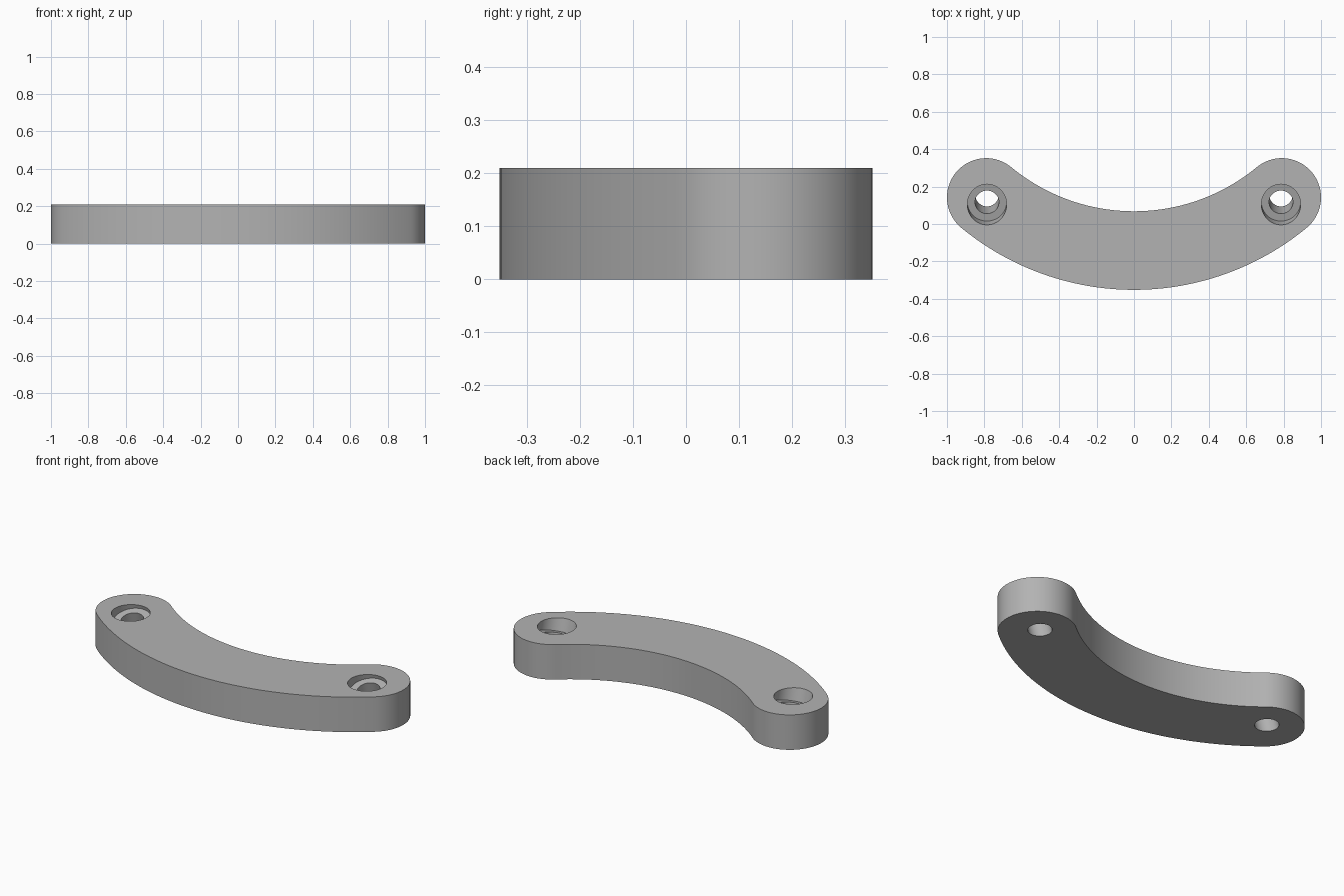
import bpy, bmesh
from math import pi, sin, cos, atan2, radians
from mathutils import Vector, Matrix

if "Cube" in bpy.data.objects:
    bpy.data.objects.remove(bpy.data.objects["Cube"])

HEIGHT = 0.21
CAP_R = 0.21                 # half width of the bar and radius of its ends
END = Vector((0.79, 0.142))  # centre of the left rounded end
ARC_Y = 1.099                # centre of the bend lies on x = 0
MID_R = 1.241
TILT = radians(15)

grey = bpy.data.materials.new("grey plastic")
grey.use_nodes = True
grey.diffuse_color = (0.45, 0.45, 0.45, 1)
grey.node_tree.nodes["Principled BSDF"].inputs["Base Color"].default_value = (0.45, 0.45, 0.45, 1)


def arc(cx, cy, r, start, stop, steps):
    """Points along an arc, without the last one."""
    angles = [start + (stop - start) * i / steps for i in range(steps)]
    return [(cx + r * cos(a), cy + r * sin(a)) for a in angles]


def make_object(name, bm):
    mesh = bpy.data.meshes.new(name)
    bmesh.ops.recalc_face_normals(bm, faces=bm.faces)
    bm.to_mesh(mesh)
    bm.free()
    obj = bpy.data.objects.new(name, mesh)
    bpy.context.collection.objects.link(obj)
    return obj


# Curved bar: two concentric arcs joined by round ends
right = atan2(END.y - ARC_Y, -END.x)
left = atan2(END.y - ARC_Y, END.x)
outline = (arc(0, ARC_Y, MID_R + CAP_R, right, left, 64)
           + arc(END.x, END.y, CAP_R, left, left + pi, 40)
           + arc(0, ARC_Y, MID_R - CAP_R, left, right, 64)
           + arc(-END.x, END.y, CAP_R, right + pi, right + 2 * pi, 40))
bm = bmesh.new()
base = bm.faces.new([bm.verts.new((x, y, 0)) for x, y in outline])
top = bmesh.ops.extrude_face_region(bm, geom=[base])["geom"]
bmesh.ops.translate(bm, vec=(0, 0, HEIGHT),
                    verts=[v for v in top if isinstance(v, bmesh.types.BMVert)])
bar = make_object("curved_bar", bm)
bar.data.materials.append(grey)


# Tilted screw holes: narrow bore with a wider recess at the top
def hole_cutter(name, x, radius, low, high):
    bm = bmesh.new()
    place = (Matrix.Translation((x, 0.104, HEIGHT)) @ Matrix.Rotation(TILT, 4, "X")
             @ Matrix.Translation((0, 0, (low + high) / 2)))
    bmesh.ops.create_cone(bm, cap_ends=True, segments=48, radius1=radius,
                          radius2=radius, depth=high - low, matrix=place)
    cutter = make_object(name, bm)
    cutter.hide_render = True
    return cutter


cutters = []
for side, x in (("left", 0.786), ("right", -0.786)):
    cutters.append(hole_cutter(side + "_bore_cutter", x, 0.064, -0.4, 0.1))
    cutters.append(hole_cutter(side + "_recess_cutter", x, 0.105, -0.05, 0.11))
for cutter in cutters:
    mod = bar.modifiers.new(cutter.name, "BOOLEAN")
    mod.operation = "DIFFERENCE"
    mod.solver = "EXACT"
    mod.object = cutter

# Bake the holes in and drop the cutters
graph = bpy.context.evaluated_depsgraph_get()
finished = bpy.data.meshes.new_from_object(bar.evaluated_get(graph))
bar.modifiers.clear()
bar.data = finished
for cutter in cutters:
    bpy.data.objects.remove(cutter)

bpy.ops.object.select_all(action="DESELECT")
bar.select_set(True)
bpy.context.view_layer.objects.active = bar
bpy.ops.object.shade_smooth_by_angle(angle=radians(30))
